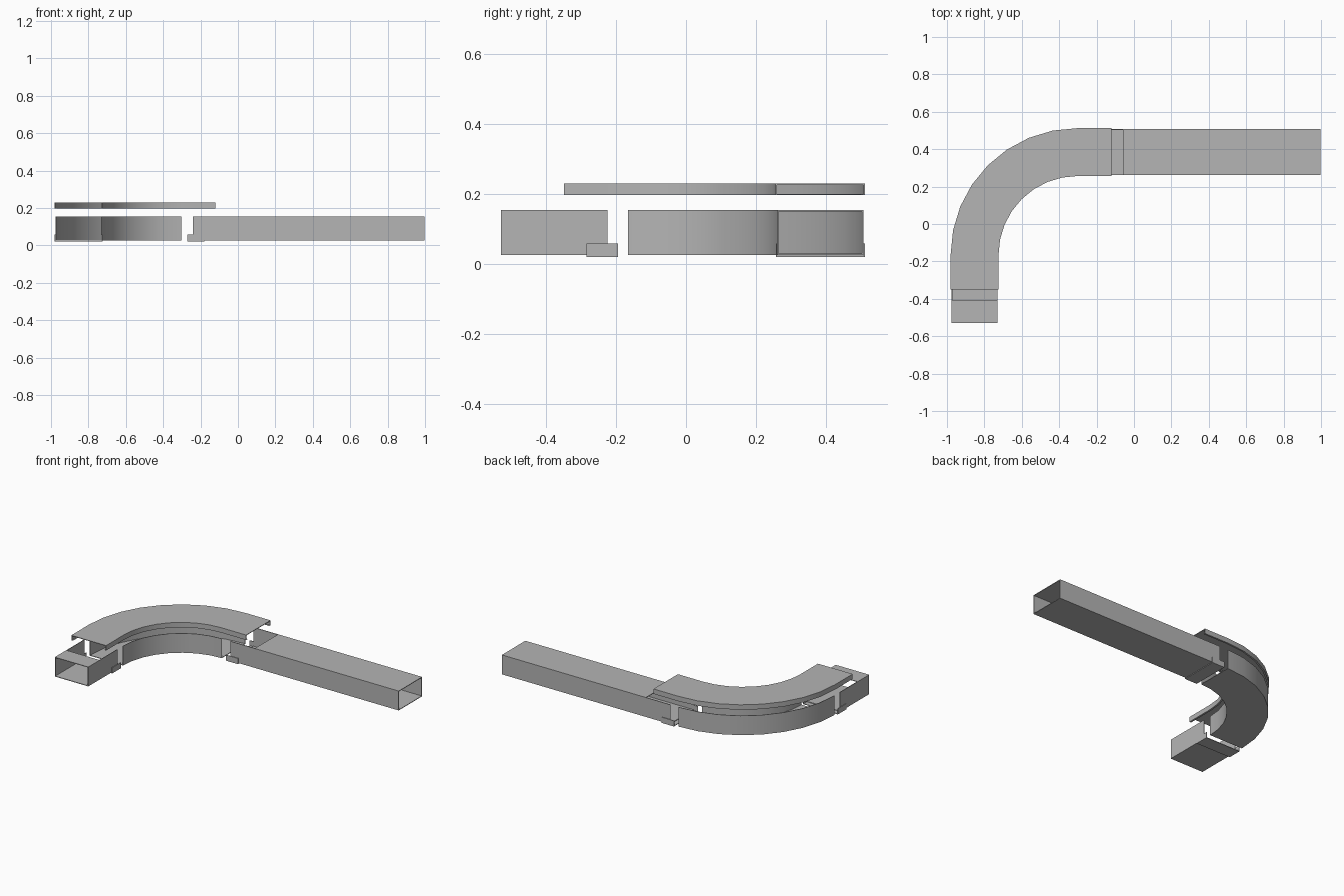
import bpy, bmesh, math
from mathutils import Vector

if "Cube" in bpy.data.objects:
    bpy.data.objects.remove(bpy.data.objects["Cube"])

# One galvanised grey for everything
metal = bpy.data.materials.new("galvanised_grey")
metal.use_nodes = True
GREY = (0.46, 0.46, 0.46, 1)
metal.diffuse_color = GREY
metal.node_tree.nodes["Principled BSDF"].inputs["Base Color"].default_value = GREY

LEG_X, LEG_Y = -0.8525, 0.3845      # centre lines of short and long legs
CENTRE, RADIUS = Vector((-0.302, -0.166)), 0.5505
HALF, WALL = 0.123, 0.004
BASE, TOP = 0.026, 0.155


# Path stations: (centre point, sideways direction)
def long_leg(x):
    return Vector((x, LEG_Y)), Vector((0, 1))


def short_leg(y):
    return Vector((LEG_X, y)), Vector((-1, 0))


def bend(segments=8):
    stations = []
    for i in range(segments + 1):
        a = math.pi / 2 * (1 + i / segments)
        n = Vector((math.cos(a), math.sin(a)))
        stations.append((CENTRE + n * RADIUS, n))
    return stations


def finish(name, bm):
    bmesh.ops.recalc_face_normals(bm, faces=bm.faces)
    mesh = bpy.data.meshes.new(name)
    bm.to_mesh(mesh)
    bm.free()
    mesh.materials.append(metal)
    obj = bpy.data.objects.new(name, mesh)
    bpy.context.collection.objects.link(obj)
    bpy.ops.object.select_all(action="DESELECT")
    obj.select_set(True)
    bpy.context.view_layer.objects.active = obj
    bpy.ops.object.shade_smooth_by_angle(angle=math.radians(30))
    return obj


def sweep(name, profile, stations):
    """Carry a closed (side, height) profile along the stations."""
    bm = bmesh.new()
    rings = [[bm.verts.new((*(p + n * s), z)) for s, z in profile] for p, n in stations]
    for a, b in zip(rings, rings[1:]):
        for i in range(len(profile)):
            j = (i + 1) % len(profile)
            bm.faces.new((a[i], a[j], b[j], b[i]))
    bm.faces.new(rings[0])
    bm.faces.new(rings[-1])
    return finish(name, bm)


def mirrored(points):
    return points + [(-s, z) for s, z in reversed(points)]


def trough(half, low, high, wall=WALL):
    return mirrored([(-half + wall, low + wall), (-half + wall, high),
                     (-half, high), (-half, low)])


def flange(name, station):
    """Thin rectangular collar with an open middle."""
    p, n = station
    bm = bmesh.new()
    corners = [(-0.1475, 0), (0.1475, 0), (0.1475, 0.18), (-0.1475, 0.18)]
    face = bm.faces.new([bm.verts.new((*(p + n * s), z)) for s, z in corners])
    bmesh.ops.inset_region(bm, faces=[face], thickness=0.0285)
    bmesh.ops.delete(bm, geom=[face], context="FACES")
    obj = finish(name, bm)
    solid = obj.modifiers.new("sheet", "SOLIDIFY")
    solid.thickness, solid.offset = 0.004, 0


# Ducts: open-topped near the bend, covered towards the flange
body = trough(HALF, BASE, TOP)
inside = HALF - WALL
panel = [(-inside, TOP - WALL), (inside, TOP - WALL), (inside, TOP), (-inside, TOP)]
for name, leg, joint, cover, end in (("long_duct", long_leg, -0.24, -0.06, 0.998),
                                     ("short_duct", short_leg, -0.225, -0.41, -0.53)):
    sweep(name, body, [leg(joint), leg(end)])
    sweep(name + "_top", panel, [leg(cover), leg(end)])
    flange(name + "_flange", leg(end))

# Curved open trough
sweep("bend_trough", body, bend())

# Raised lid with side skirts and inward lips
LID, LOW, LIP = 0.128, 0.197, 0.012
lid = mirrored([(-LID, 0.23), (-LID, LOW), (-LID + LIP, LOW), (-LID + LIP, LOW + 0.003),
                (-LID + WALL, LOW + 0.003), (-LID + WALL, 0.226)])
sweep("bend_lid", lid, [long_leg(-0.12)] + bend() + [short_leg(-0.35)])

# Joining clips under each duct end
clip = trough(0.1275, 0.02, 0.058)
sweep("short_clip", clip, [short_leg(-0.285), short_leg(-0.195)])
sweep("long_clip", clip, [long_leg(-0.27), long_leg(-0.18)])
